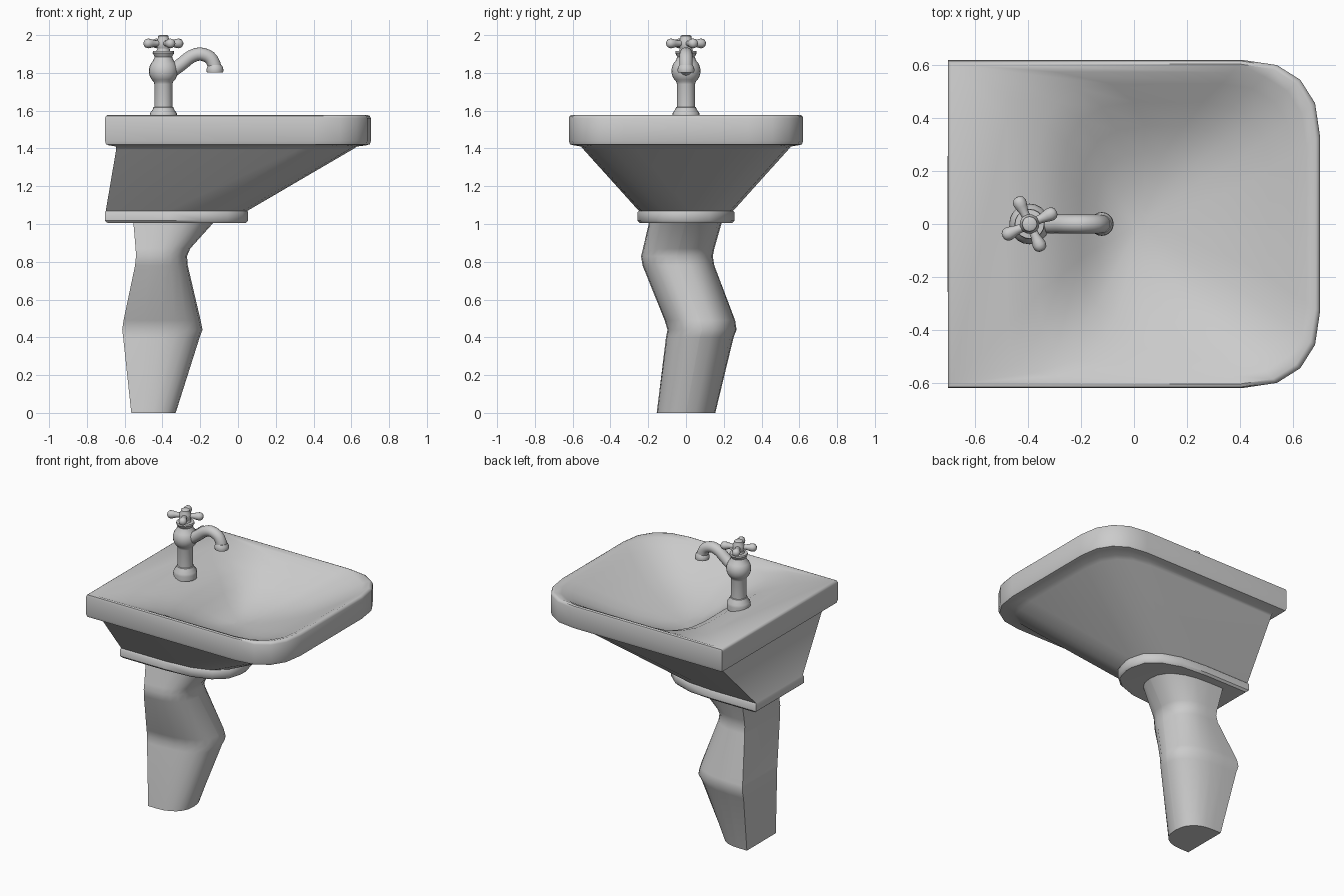
import bpy, bmesh
from math import sin, cos, pi, radians, copysign
from mathutils import Matrix, Vector

if "Cube" in bpy.data.objects:
    bpy.data.objects.remove(bpy.data.objects["Cube"])


def finish(name, bm, angle=38):
    bmesh.ops.remove_doubles(bm, verts=bm.verts, dist=0.0005)
    bmesh.ops.recalc_face_normals(bm, faces=bm.faces)
    mesh = bpy.data.meshes.new(name)
    bm.to_mesh(mesh)
    bm.free()
    ob = bpy.data.objects.new(name, mesh)
    bpy.context.collection.objects.link(ob)
    bpy.ops.object.select_all(action='DESELECT')
    ob.select_set(True)
    bpy.context.view_layer.objects.active = ob
    bpy.ops.object.shade_smooth_by_angle(angle=radians(angle))
    return ob


def fuller(v):
    """Pushes a circle's sine or cosine towards a slightly squarer corner."""
    return copysign(abs(v) ** .86, v) if abs(v) > 1e-6 else 0.0


def ring(x0, x1, y0, y1, z, rx, ry, rb=0.0, n=4):
    """Rounded rectangle: front (+x) corners rx by ry, back corners rb."""
    corners = [(x0, y0, 1, 1, rb, rb, 180), (x1, y0, -1, 1, rx, ry, 270),
               (x1, y1, -1, -1, rx, ry, 0), (x0, y1, 1, -1, rb, rb, 90)]
    pts = []
    for cx, cy, sx, sy, a, b, start in corners:
        for i in range(n + 1):
            t = radians(start + 90 * i / n)
            pts.append((cx + sx * a + a * fuller(cos(t)),
                        cy + sy * b + b * fuller(sin(t)), z))
    return pts


def loft(name, rings, angle=38):
    bm = bmesh.new()
    loops = [[bm.verts.new(p) for p in r] for r in rings]
    for a, b in zip(loops, loops[1:]):
        for i in range(len(a)):
            j = (i + 1) % len(a)
            bm.faces.new((a[i], a[j], b[j], b[i]))
    bm.faces.new(loops[0])
    bm.faces.new(loops[-1])
    return finish(name, bm, angle)


def lathe(name, profile, matrix, segs=20, angle=38):
    bm = bmesh.new()
    vs = [bm.verts.new((r, 0, z)) for r, z in profile]
    es = [bm.edges.new(p) for p in zip(vs, vs[1:])]
    bmesh.ops.spin(bm, geom=vs + es, cent=(0, 0, 0), axis=(0, 0, 1),
                   angle=2 * pi, steps=segs)
    bm.transform(matrix)
    return finish(name, bm, angle)


# Basin: bowl, deck, rim, tapering underside and foot plate in one skin
def sym(x0, x1, w, z, rx, ry, rb=0.0):
    return ring(x0, x1, -w, w, z, rx, ry, rb)


loft("basin", [
    sym(-.01, 0.06, 0.05, 1.338, .03, .04, .03),
    sym(-.07, 0.14, 0.15, 1.350, .10, .12, .10),
    sym(-.14, 0.27, 0.27, 1.385, .16, .18, .18),
    sym(-.20, 0.40, 0.37, 1.432, .21, .23, .24),
    sym(-.27, 0.51, 0.46, 1.487, .25, .26, .27),
    sym(-.36, 0.60, 0.53, 1.535, .27, .27, .27),
    sym(-.48, 0.652, 0.575, 1.564, .28, .28, .18),
    sym(-.69, 0.686, 0.605, 1.577, .285, .285),
    sym(-.699, 0.698, 0.616, 1.572, .29, .29),
    sym(-.704, 0.704, 0.62, 1.56, .29, .29),
    sym(-.704, 0.704, 0.62, 1.44, .29, .29),
    sym(-.699, 0.698, 0.614, 1.422, .285, .285),
    sym(-.685, 0.68, 0.597, 1.417, .28, .28),
    sym(-.645, 0.63, 0.555, 1.410, .28, .28),
    sym(-.645, 0.605, 0.542, 1.394, .29, .28),
    sym(-.70, 0.05, 0.25, 1.07, .42, .23),
    sym(-.705, 0.053, 0.257, 1.062, .42, .235),
    sym(-.705, 0.053, 0.257, 1.018, .42, .235),
    sym(-.69, 0.041, 0.245, 1.005, .41, .22)], 42)

# Pedestal: D-shaped sections shifting from side to side
sections = [(-.565, -.33, -.155, .155, 0), (-.608, -.203, -.106, .252, .40),
            (-.613, -.188, -.098, .268, .44), (-.606, -.198, -.113, .26, .49),
            (-.545, -.266, -.23, .15, .78), (-.54, -.270, -.238, .142, .83),
            (-.542, -.253, -.228, .15, .87), (-.555, -.118, -.193, .193, 1.02)]
loft("pedestal", [ring(a, b, c, d, z, (b - a) * .74, (d - c) * .495, n=6)
                  for a, b, c, d, z in sections], 50)

# Tap body: flared foot, column, bulb, collar and top knob
AT = Matrix.Translation((-.395, 0, 0))
bulb = [(.077 * sin(t), 1.81 - .077 * cos(t))
        for t in [radians(42 + i * 11.5) for i in range(9)]]
lathe("tap_body", [(0, 1.54), (.073, 1.54), (.073, 1.572), (.071, 1.587), (.056, 1.607),
                   (.053, 1.618), (.048, 1.62), (.048, 1.74)] + bulb +
      [(.046, 1.885), (.057, 1.905), (.055, 1.915), (.036, 1.917),
       (.033, 1.93), (0, 1.93)], AT)
lathe("handle_hub", [(0, 1.92), (.028, 1.922), (.037, 1.94), (.037, 1.97),
                     (.028, 1.985), (.028, 1.995), (.02, 2.0), (0, 2.0)], AT)

# Four handle spokes, thicker at the tips
for k in range(4):
    m = (Matrix.Translation((-.395, 0, 1.956))
         @ Matrix.Rotation(radians(25 + 90 * k), 4, 'Z')
         @ Matrix.Rotation(pi / 2, 4, 'Y'))
    lathe(f"handle_spoke_{k + 1}",
          [(0, .02), (.016, .02), (.017, .05), (.023, .072), (.026, .088),
           (.022, .103), (.012, .111), (0, .113)], m, 12, 60)

# Spout: round tube swept along a smooth arc
ctrl = [Vector(p) for p in [(-.42, 0, 1.77), (-.35, 0, 1.81), (-.295, 0, 1.85),
                            (-.25, 0, 1.885), (-.20, 0, 1.90), (-.15, 0, 1.882),
                            (-.127, 0, 1.845), (-.122, 0, 1.815), (-.122, 0, 1.79)]]
path = []
for p0, p1, p2, p3 in zip(ctrl, ctrl[1:], ctrl[2:], ctrl[3:]):
    for t in (0, .33, .67):
        path.append(.5 * (2 * p1 + (p2 - p0) * t + (2 * p0 - 5 * p1 + 4 * p2 - p3) * t * t
                          + (3 * p1 - p0 - 3 * p2 + p3) * t ** 3))
path.append(ctrl[-2])
tube = []
for i, p in enumerate(path):
    d = (path[min(i + 1, len(path) - 1)] - path[max(i - 1, 0)]).normalized()
    side = Vector((0, 1, 0))
    up = d.cross(side)
    tube.append([p + .035 * (cos(a) * side + sin(a) * up)
                 for a in [2 * pi * j / 16 for j in range(16)]])
loft("spout", tube)

# Spout nozzle collar
lathe("spout_nozzle", [(0, 1.815), (.036, 1.803), (.043, 1.803), (.045, 1.812),
                       (.043, 1.828), (.035, 1.842), (0, 1.842)],
      Matrix.Translation((-.122, 0, 0)))
